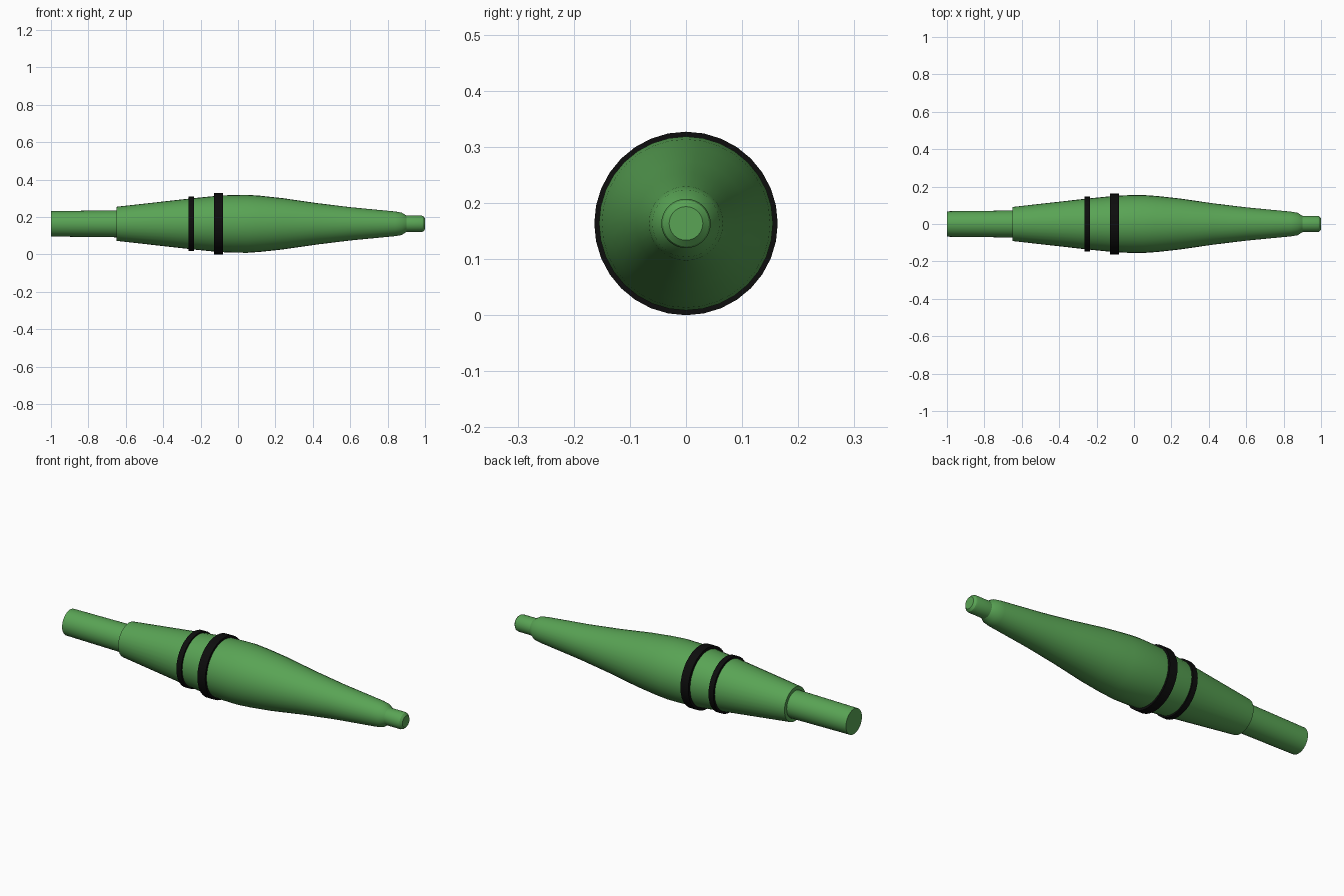
import bpy, bmesh, math

if "Cube" in bpy.data.objects:
    bpy.data.objects.remove(bpy.data.objects["Cube"])

CZ = 0.1635


def material(name, rgb):
    m = bpy.data.materials.new(name)
    m.diffuse_color = (*rgb, 1)
    m.use_nodes = True
    m.node_tree.nodes["Principled BSDF"].inputs["Base Color"].default_value = m.diffuse_color
    return m


def lathe(name, profile, sides, mat, closed=False):
    """Revolve (x, radius) points around the long axis."""
    bm = bmesh.new()
    rings = []
    for x, r in profile:
        ring = []
        for i in range(sides):
            a = 2 * math.pi * i / sides
            ring.append(bm.verts.new((x, r * math.sin(a), CZ + r * math.cos(a))))
        rings.append(ring)
    pairs = list(zip(rings, rings[1:]))
    if closed:
        pairs.append((rings[-1], rings[0]))
    else:
        bm.faces.new(rings[0])
        bm.faces.new(rings[-1])
    for a, b in pairs:
        for i in range(sides):
            j = (i + 1) % sides
            bm.faces.new((a[i], a[j], b[j], b[i]))
    bmesh.ops.recalc_face_normals(bm, faces=bm.faces)
    me = bpy.data.meshes.new(name)
    bm.to_mesh(me)
    bm.free()
    me.materials.append(mat)
    ob = bpy.data.objects.new(name, me)
    bpy.context.collection.objects.link(ob)
    bpy.context.view_layer.objects.active = ob
    ob.select_set(True)
    bpy.ops.object.shade_smooth_by_angle(angle=math.radians(30))
    ob.select_set(False)
    return ob


green = material("green_paint", (0.10, 0.37, 0.09))
black = material("black_band", (0.004, 0.004, 0.004))

# Tapered shell: tail tube, stepped rear cone, belly, long nose and tip
lathe("shell_body", [
    (-1.0, 0.068), (-0.65, 0.072), (-0.65, 0.091), (-0.25, 0.136),
    (-0.10, 0.151), (-0.03, 0.154), (0.05, 0.155), (0.12, 0.150),
    (0.24, 0.137), (0.42, 0.111), (0.60, 0.089), (0.84, 0.066),
    (0.875, 0.060), (0.90, 0.044), (0.98, 0.044), (0.99, 0.041),
    (1.0, 0.030)], 32, green)

# Two raised bands around the rear cone
for name, x0, x1, r in (("narrow_band", -0.265, -0.236, 0.146),
                        ("wide_band", -0.128, -0.081, 0.1635)):
    lathe(name, [(x0, r - 0.022), (x0, r), (x1, r), (x1, r - 0.022)],
          32, black, closed=True)
